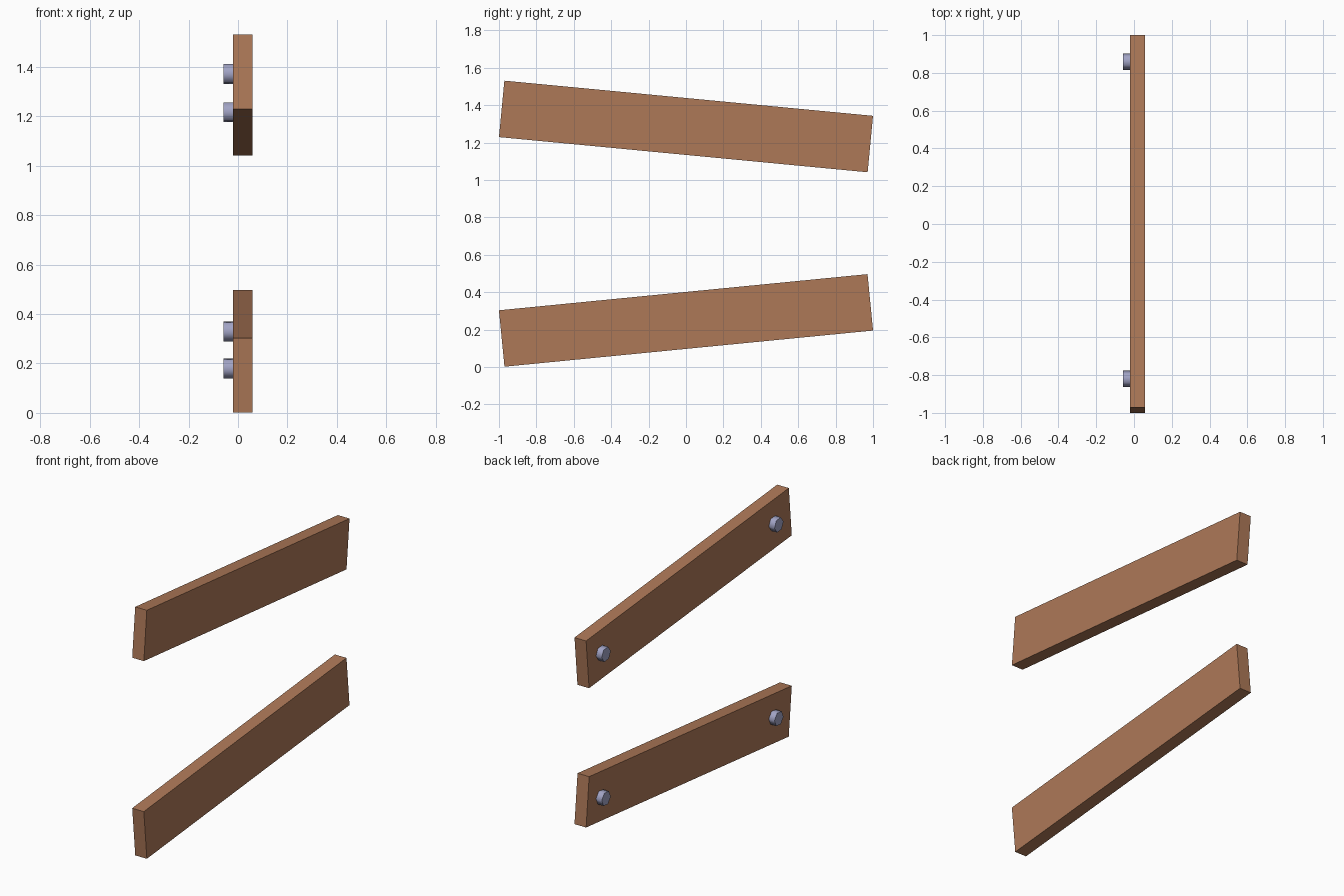
import bpy, math
from mathutils import Matrix

if "Cube" in bpy.data.objects:
    bpy.data.objects.remove(bpy.data.objects["Cube"])


def material(name, rgb):
    m = bpy.data.materials.new(name)
    m.diffuse_color = (*rgb, 1)
    m.use_nodes = True
    m.node_tree.nodes["Principled BSDF"].inputs["Base Color"].default_value = m.diffuse_color
    return m


wood = material("brown wood", (0.42, 0.19, 0.097))
metal = material("blue grey metal", (0.36, 0.37, 0.56))


# Tilted fence plank
def plank(name, z, tilt):
    bpy.ops.mesh.primitive_cube_add(size=1, location=(0.0195, 0, z), rotation=(tilt, 0, 0))
    ob = bpy.context.object
    ob.name = name
    ob.scale = (0.079, 1.98, 0.303)
    ob.data.materials.append(wood)


# Six-sided bolt on the back of a plank, turned with the plank
def bolt(name, y, z, tilt):
    bpy.ops.mesh.primitive_cylinder_add(vertices=6, radius=0.044, depth=0.042)
    ob = bpy.context.object
    ob.name = name
    # cylinder corners lie on local y; axis goes to x
    ob.matrix_world = (Matrix.Translation((-0.038, y, z))
                       @ Matrix.Rotation(tilt, 4, 'X')
                       @ Matrix.Rotation(math.radians(90), 4, 'Y'))
    ob.data.materials.append(metal)
    bpy.ops.object.shade_smooth_by_angle(angle=math.radians(65))


for side, z, deg, ends in (("upper", 1.286, -5.45, (1.372, 1.217)),
                           ("lower", 0.249, 5.6, (0.18, 0.33))):
    tilt = math.radians(deg)
    plank(side + "_plank", z, tilt)
    for end, y, bz in (("front", -0.82, ends[0]), ("back", 0.86, ends[1])):
        bolt(f"{side}_{end}_bolt", y, bz, tilt)
